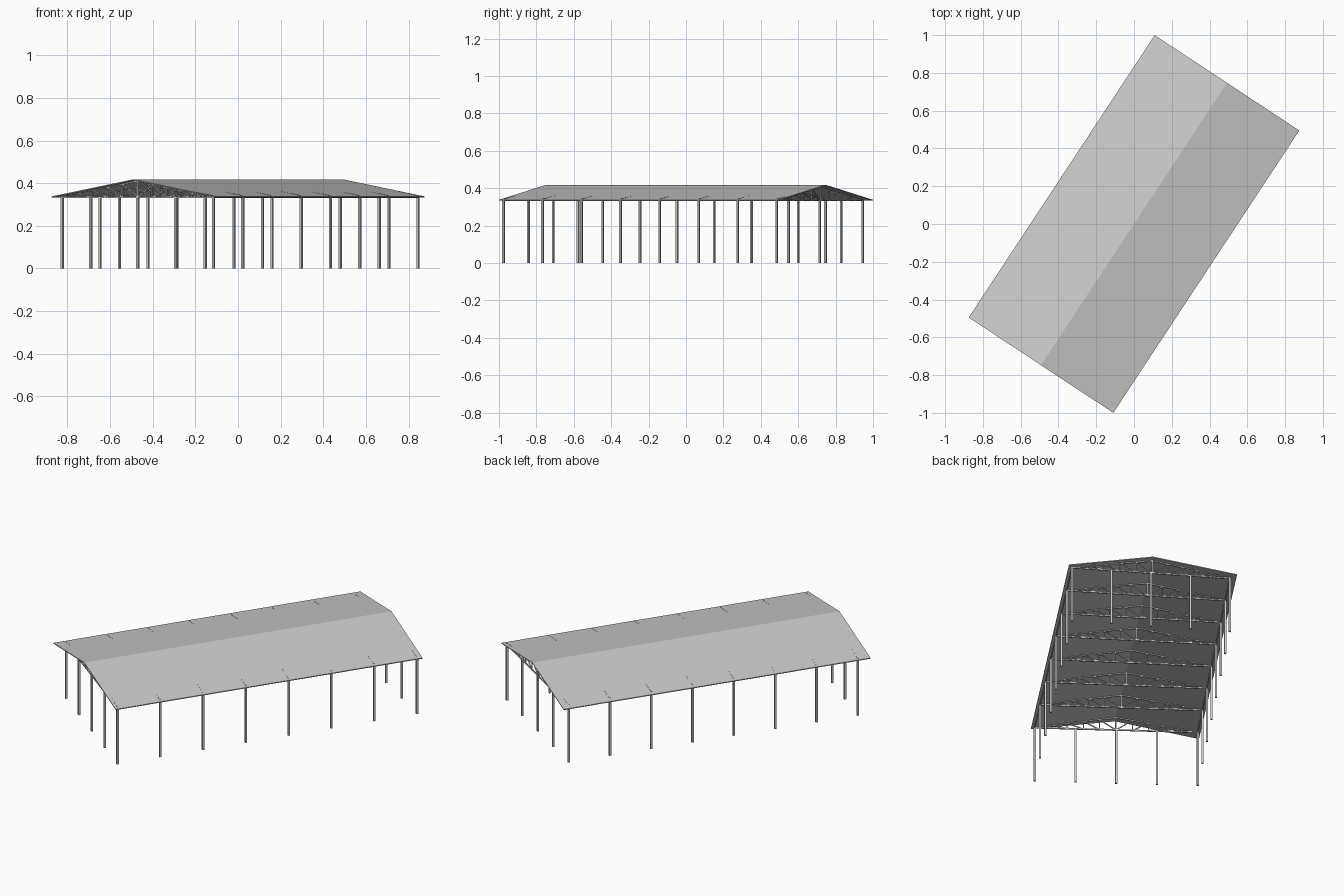
import bpy, bmesh
from math import radians, cos, sin
from mathutils import Vector, Matrix

if "Cube" in bpy.data.objects:
    bpy.data.objects.remove(bpy.data.objects["Cube"])

# Plan axes of the rotated shelter: U along the ridge, V across it
A = radians(56.62)
U = Vector((cos(A), sin(A), 0))
V = Vector((sin(A), -cos(A), 0))
HALF_L, HALF_W = 0.895, 0.4585
EAVE, RIDGE, THICK = 0.338, 0.418, 0.005


def finish(name, bm):
    bmesh.ops.recalc_face_normals(bm, faces=bm.faces)
    me = bpy.data.meshes.new(name)
    bm.to_mesh(me)
    bm.free()
    ob = bpy.data.objects.new(name, me)
    bpy.context.collection.objects.link(ob)
    return ob


def bar(bm, a, b, w, side):
    """Square bar from a to b, turned so one face looks along side."""
    a, b = Vector(a), Vector(b)
    d = (b - a).normalized()
    y = (side - d * side.dot(d)).normalized()
    x = y.cross(d)
    rot = Matrix((x, y, d)).transposed().to_4x4()
    m = Matrix.Translation((a + b) / 2) @ rot @ Matrix.Diagonal((w, w, (b - a).length, 1))
    bmesh.ops.create_cube(bm, size=1, matrix=m)


def lift(p, z):
    return Vector((p.x, p.y, z))


def roof_z(p):
    return EAVE + (RIDGE - EAVE) * (1 - abs(p.dot(V)) / HALF_W)


# Roof: folded sheet extruded along the ridge
profile = [(-HALF_W, EAVE), (0, RIDGE), (HALF_W, EAVE),
           (HALF_W, EAVE - THICK), (0, RIDGE - THICK), (-HALF_W, EAVE - THICK)]
bm = bmesh.new()
ends = [[bm.verts.new(U * s * HALF_L + V * v + Vector((0, 0, z))) for v, z in profile]
        for s in (-1, 1)]
for i in range(6):
    j = (i + 1) % 6
    bm.faces.new((ends[0][i], ends[0][j], ends[1][j], ends[1][i]))
for e in ends:
    bm.faces.new((e[0], e[1], e[4], e[5]))
    bm.faces.new((e[1], e[2], e[3], e[4]))
finish("roof_sheet", bm)

# Post positions: two long rows of eight, three more under each gable
r0, r1 = Vector((-0.115, -0.975, 0)), Vector((0.845, 0.485, 0))
l0, l1 = Vector((-0.825, -0.445, 0)), Vector((0.115, 0.945, 0))
right = [r0.lerp(r1, i / 7) for i in range(8)]
left = [l0.lerp(l1, i / 7) for i in range(8)]
gable = [a.lerp(b, k / 4) for a, b in ((r0, l0), (r1, l1)) for k in (1, 2, 3)]

for name, pts in (("right_posts", right), ("left_posts", left), ("gable_posts", gable)):
    bm = bmesh.new()
    for p in pts:
        bar(bm, lift(p, 0), lift(p, 0.336), 0.011, U)
    finish(name, bm)

# Roof trusses, one across each pair of posts
W = 0.007
for n, (r, l) in enumerate(zip(right, left)):
    bm = bmesh.new()
    tr, tl = r.dot(V), l.dot(V)
    mid = r.lerp(l, tr / (tr - tl))
    low = 0.334
    apex = lift(mid, RIDGE - 0.008)
    bar(bm, lift(r, low), lift(l, low), W, U)
    bar(bm, lift(mid, low), apex, W, U)
    for e in (r, l):
        top = lift(e, roof_z(e) - 0.002)
        bar(bm, top, apex, W, U)
        # zigzag webs between the chords
        for k in range(1, 5):
            f, g = k / 5, (k + 1) / 5
            c = top.lerp(apex, f)
            bar(bm, lift(c, low), c, 0.005, U)
            bar(bm, c, lift(e.lerp(mid, g), low), 0.005, U)
    finish(f"truss_{n + 1}", bm)

# Eave beams along the long rows
for name, a, b in (("right_eave_beam", r0, r1), ("left_eave_beam", l0, l1)):
    bm = bmesh.new()
    bar(bm, lift(a, 0.334), lift(b, 0.334), 0.007, Vector((0, 0, 1)))
    finish(name, bm)
